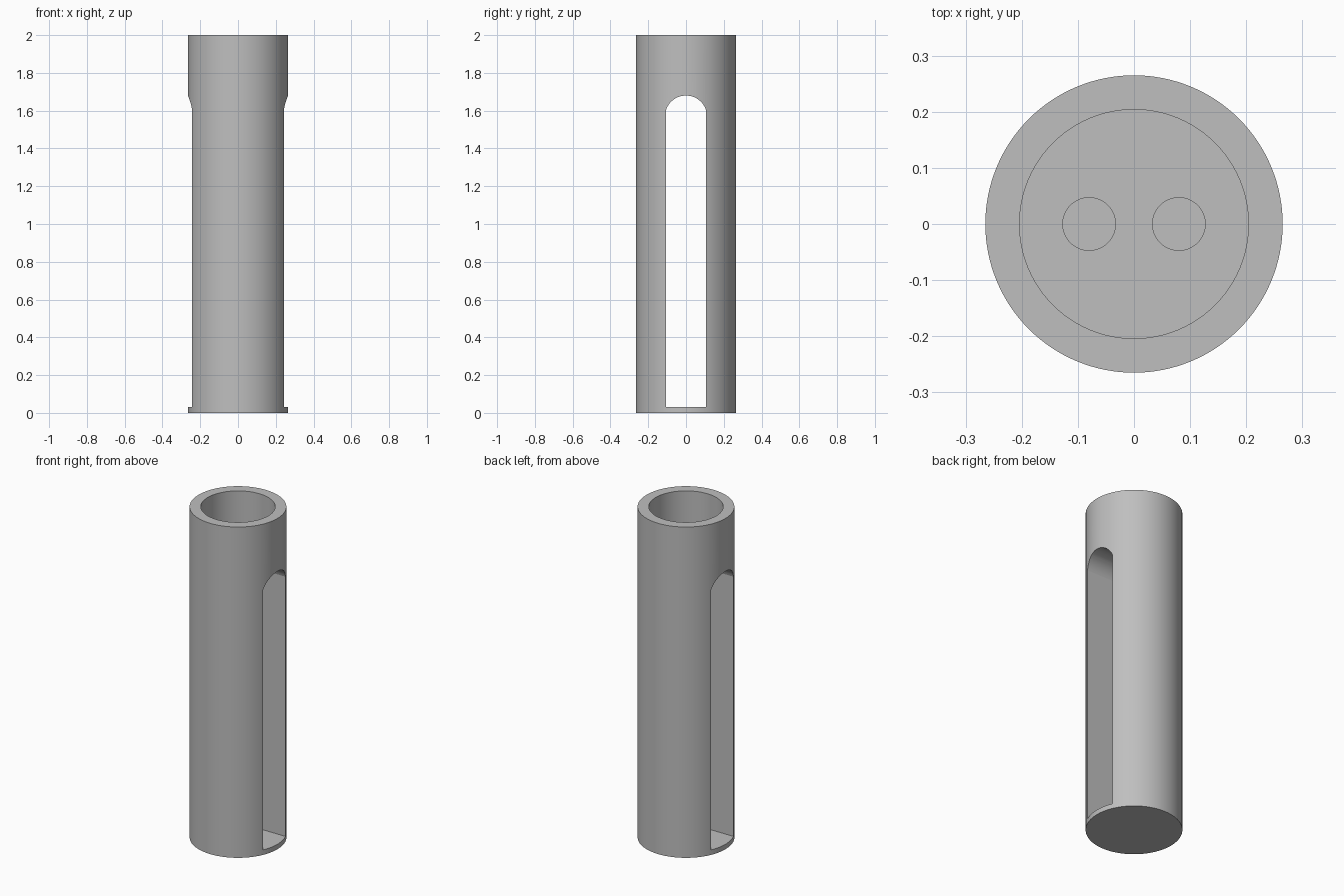
import bpy
import bmesh
import math
from mathutils import Matrix

default = bpy.data.objects.get("Cube")
if default:
    bpy.data.objects.remove(default, do_unlink=True)

HEIGHT, RADIUS = 2.0, 0.265
BORE_RADIUS, BORE_FLOOR = 0.204, 1.75
HOLE_RADIUS, HOLE_X = 0.047, 0.08
SLOT_HALF, SLOT_BOTTOM, SLOT_SPRING, SLOT_TOP = 0.107, 0.03, 1.6, 1.68

grey = bpy.data.materials.new("plain grey")
grey.use_nodes = True
grey.diffuse_color = (0.52, 0.52, 0.52, 1)
grey.node_tree.nodes["Principled BSDF"].inputs["Base Color"].default_value = grey.diffuse_color


def make_object(name, bm):
    bmesh.ops.recalc_face_normals(bm, faces=bm.faces)
    mesh = bpy.data.meshes.new(name)
    bm.to_mesh(mesh)
    bm.free()
    mesh.materials.append(grey)
    obj = bpy.data.objects.new(name, mesh)
    bpy.context.collection.objects.link(obj)
    return obj


def cylinder(name, radius, bottom, top, x=0, sides=64):
    bm = bmesh.new()
    bmesh.ops.create_cone(bm, cap_ends=True, segments=sides, radius1=radius,
                          radius2=radius, depth=top - bottom,
                          matrix=Matrix.Translation((x, 0, (bottom + top) / 2)))
    return make_object(name, bm)


def arched_slot(name, steps=32):
    # Round-topped profile in the YZ plane, extruded along X
    rise = SLOT_TOP - SLOT_SPRING
    radius = (SLOT_HALF ** 2 + rise ** 2) / (2 * rise)
    sweep = math.acos((radius - rise) / radius)
    outline = [(-SLOT_HALF, SLOT_BOTTOM), (SLOT_HALF, SLOT_BOTTOM)]
    for i in range(steps + 1):
        a = sweep * (1 - 2 * i / steps)
        outline.append((radius * math.sin(a), SLOT_TOP - radius + radius * math.cos(a)))
    bm = bmesh.new()
    face = bm.faces.new([bm.verts.new((-0.5, y, z)) for y, z in outline])
    extruded = bmesh.ops.extrude_face_region(bm, geom=[face], use_keep_orig=True)
    moved = [v for v in extruded["geom"] if isinstance(v, bmesh.types.BMVert)]
    bmesh.ops.translate(bm, verts=moved, vec=(1, 0, 0))
    return make_object(name, bm)


# Solid round body
body = cylinder("tube_body", RADIUS, 0, HEIGHT, sides=128)

# Cross slot, top bore, and two small holes joining them
cutters = [arched_slot("slot_cutter"),
           cylinder("bore_cutter", BORE_RADIUS, BORE_FLOOR, HEIGHT + 0.1, sides=96)]
for side, label in ((-1, "right"), (1, "left")):
    cutters.append(cylinder(label + "_hole_cutter", HOLE_RADIUS, SLOT_SPRING - 0.1,
                            BORE_FLOOR + 0.05, side * HOLE_X, 48))

for cutter in cutters:
    cutter.hide_render = True
    cut = body.modifiers.new(cutter.name, "BOOLEAN")
    cut.operation = "DIFFERENCE"
    cut.solver = "EXACT"
    cut.object = cutter

# Bake the cuts and remove the helpers
bpy.context.view_layer.update()
graph = bpy.context.evaluated_depsgraph_get()
result = bpy.data.meshes.new_from_object(body.evaluated_get(graph))
body.modifiers.clear()
body.data = result
body.data.name = "tube_body"
body.data.materials.clear()
body.data.materials.append(grey)
for cutter in cutters:
    bpy.data.objects.remove(cutter, do_unlink=True)

# Smooth round walls, sharp rims
bpy.ops.object.select_all(action="DESELECT")
body.select_set(True)
bpy.context.view_layer.objects.active = body
bpy.ops.object.shade_smooth_by_angle(angle=math.radians(15))
